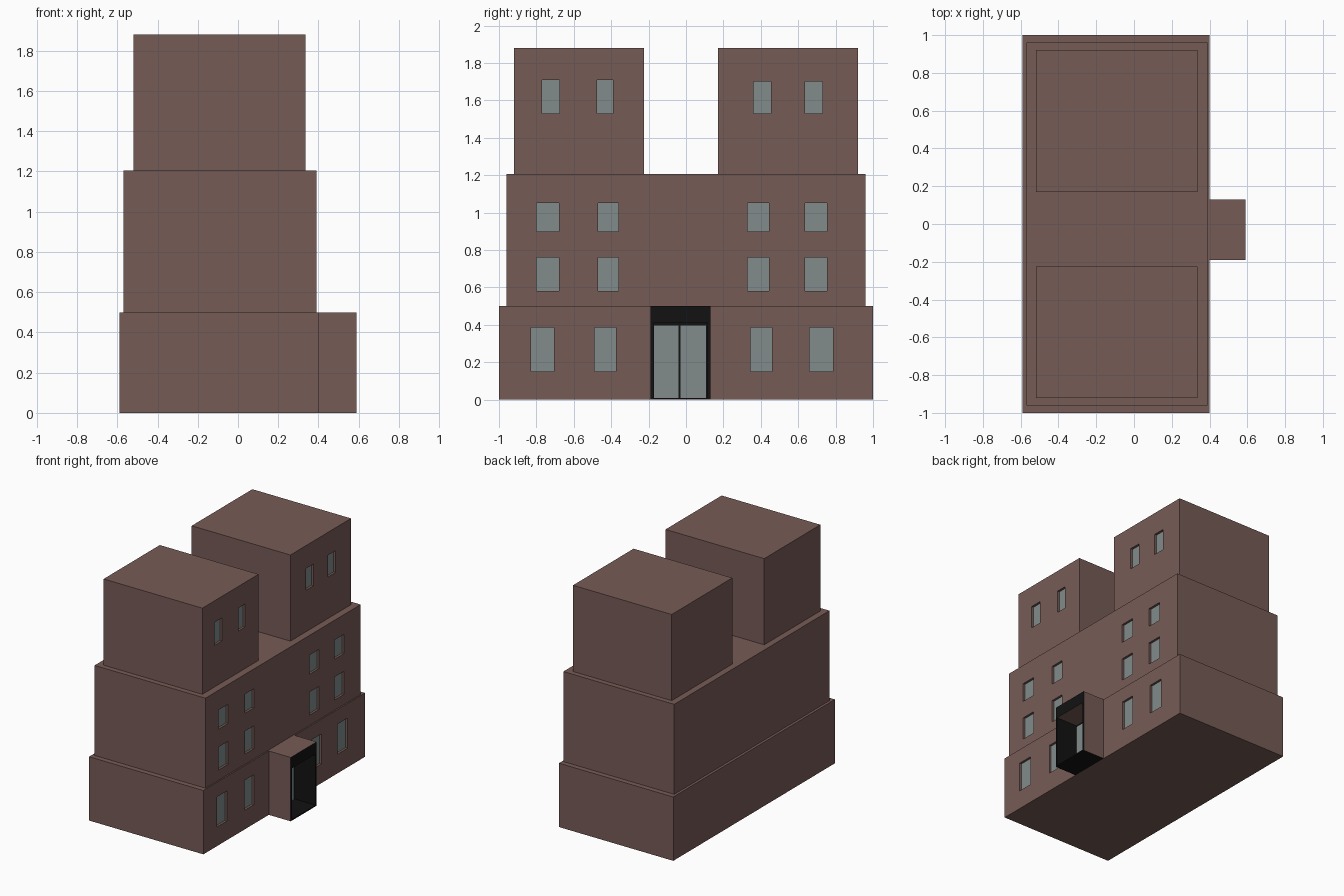
import bpy, bmesh
from mathutils import Vector

if "Cube" in bpy.data.objects:
    bpy.data.objects.remove(bpy.data.objects["Cube"])


def material(name, rgb):
    m = bpy.data.materials.new(name)
    m.diffuse_color = (*rgb, 1)
    m.use_nodes = True
    m.node_tree.nodes["Principled BSDF"].inputs["Base Color"].default_value = m.diffuse_color
    return m


BRICK = material("brick", (0.18, 0.105, 0.093))
GLASS = material("glass", (0.22, 0.26, 0.26))
BLACK = material("black_trim", (0.006, 0.006, 0.006))


def boxes(name, bounds, *mats):
    """One object holding a box for each (x0, x1, y0, y1, z0, z1)."""
    bm = bmesh.new()
    for x0, x1, y0, y1, z0, z1 in bounds:
        verts = bmesh.ops.create_cube(bm, size=1)["verts"]
        bmesh.ops.scale(bm, vec=(x1 - x0, y1 - y0, z1 - z0), verts=verts)
        bmesh.ops.translate(bm, vec=((x0 + x1) / 2, (y0 + y1) / 2, (z0 + z1) / 2), verts=verts)
    mesh = bpy.data.meshes.new(name)
    bm.to_mesh(mesh)
    bm.free()
    for m in mats:
        mesh.materials.append(m)
    obj = bpy.data.objects.new(name, mesh)
    bpy.context.collection.objects.link(obj)
    return obj


def block(name, bounds, columns, rows, depth=0.02):
    """Brick block with recessed windows in its +x face."""
    body = boxes(name, [bounds], BRICK)
    face = bounds[1]
    openings = [(*c, *r) for c in columns for r in rows]
    cutter = boxes(name + "_cutter", [(face - depth, face + 0.05, *o) for o in openings], BRICK)
    cutter.hide_render = True
    mod = body.modifiers.new("window_openings", "BOOLEAN")
    mod.operation = "DIFFERENCE"
    mod.solver = "EXACT"
    mod.object = cutter
    bpy.context.view_layer.objects.active = body
    bpy.ops.object.modifier_apply(modifier=mod.name)
    bpy.data.objects.remove(cutter)
    boxes(name + "_windows", [(face - depth - 0.002, face - depth + 0.002, *o) for o in openings], GLASS)


# Stepped storeys
block("ground_storey", (-0.59, 0.40, -1, 1, 0, 0.5),
      [(-0.83, -0.705), (-0.49, -0.375), (0.345, 0.46), (0.66, 0.785)], [(0.15, 0.385)])
block("middle_storeys", (-0.57, 0.39, -0.96, 0.96, 0.5, 1.205),
      [(-0.80, -0.68), (-0.47, -0.36), (0.33, 0.445), (0.635, 0.755)],
      [(0.58, 0.76), (0.90, 1.05)])

# Rooftop towers
block("left_tower", (-0.52, 0.335, -0.92, -0.225, 1.205, 1.88),
      [(-0.77, -0.675), (-0.475, -0.39)], [(1.53, 1.71)])
block("right_tower", (-0.52, 0.335, 0.17, 0.92, 1.205, 1.88),
      [(0.36, 0.455), (0.635, 0.73)], [(1.53, 1.70)])

# Entrance porch: brick outside, black on the inner and front faces
PY0, PY1, WALL, PX0, PX1 = -0.19, 0.13, 0.015, 0.40, 0.59
porch = [
    ("porch_left_wall", (PX0, PX1, PY0, PY0 + WALL, 0, 0.5), [(0, -1, 0), (0, 0, 1)]),
    ("porch_right_wall", (PX0, PX1, PY1 - WALL, PY1, 0, 0.5), [(0, 1, 0), (0, 0, 1)]),
    ("porch_roof", (PX0, PX1, PY0 + WALL, PY1 - WALL, 0.41, 0.5), [(0, 0, 1), (0, 0, -1)]),
]
for name, bounds, brick_sides in porch:
    part = boxes(name, [bounds], BLACK, BRICK)
    for p in part.data.polygons:
        p.material_index = int(any(p.normal.dot(Vector(n)) > 0.9 for n in brick_sides))
boxes("porch_floor", [(PX0, PX1, PY0 + WALL, PY1 - WALL, 0, 0.01)], BLACK)

# Double glass doors in a black frame
boxes("door_frame", [(PX0, 0.405, PY0 + WALL, PY1 - WALL, 0.01, 0.41)], BLACK)
boxes("glass_doors", [(PX0, 0.41, -0.17, -0.04, 0.01, 0.395),
                      (PX0, 0.41, -0.03, 0.108, 0.01, 0.395)], GLASS)
